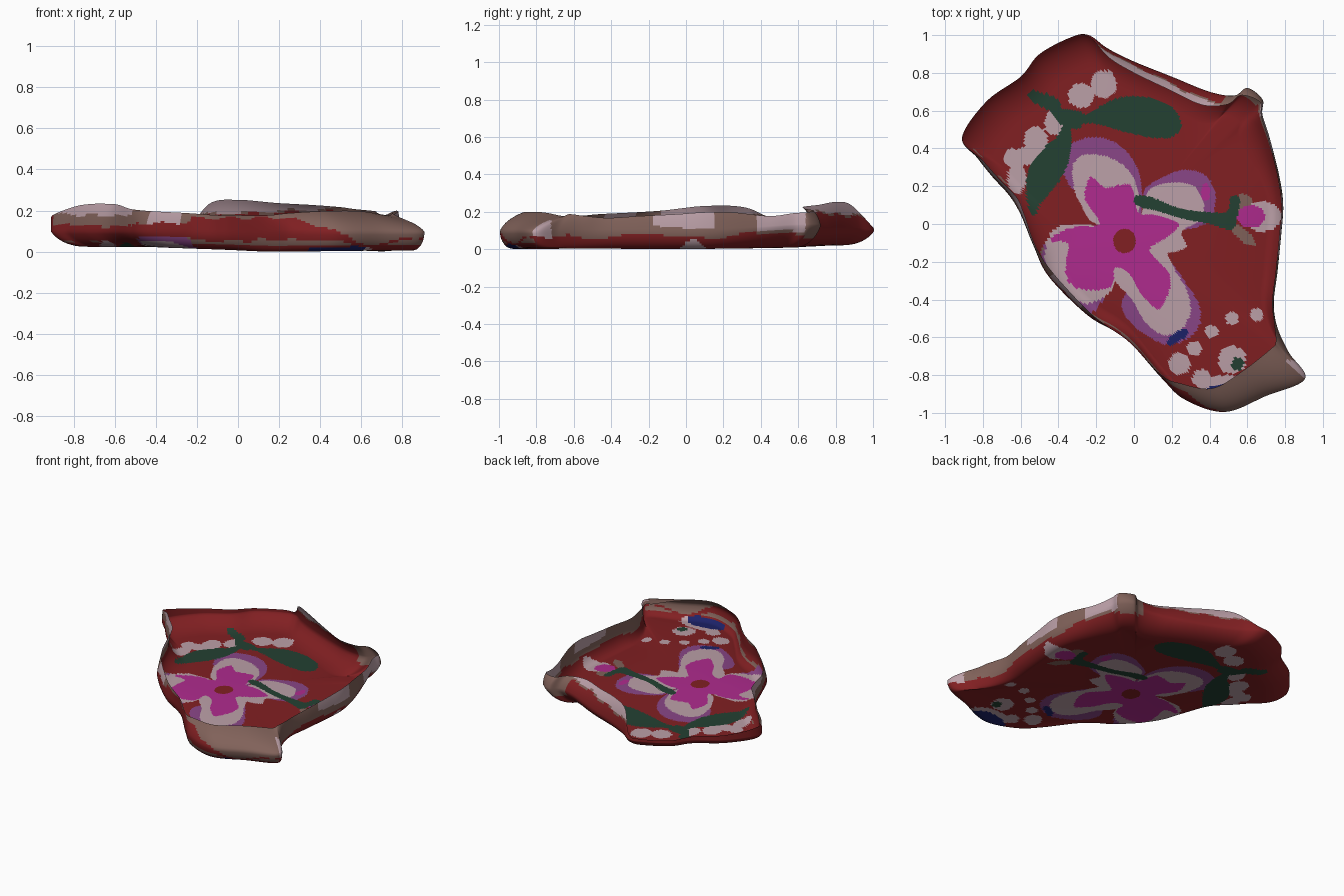
import bpy, bmesh, math
from mathutils import Vector

if "Cube" in bpy.data.objects:
    bpy.data.objects.remove(bpy.data.objects["Cube"])

COLOURS = {
    "red": (0.22, 0.014, 0.016), "pale_pink": (0.50, 0.35, 0.39),
    "magenta": (0.43, 0.024, 0.27), "purple": (0.25, 0.06, 0.24),
    "green": (0.017, 0.052, 0.032), "blue": (0.012, 0.016, 0.14),
    "brown": (0.22, 0.122, 0.102)}
NAMES = list(COLOURS)

# Outline: x, y of the widest edge, how far the rim curls inward, rim height
OUTLINE = [
    (.905, -.82, .24, .19), (.82, -.68, .09, .20), (.76, -.55, .02, .19), (.74, -.42, .01, .18),
    (.76, -.25, .01, .19), (.78, -.05, .01, .20), (.79, .10, .01, .21), (.77, .25, .01, .21),
    (.72, .45, .01, .19), (.68, .58, .01, .205), (.68, .66, .02, .21), (.60, .72, .05, .22),
    (.53, .68, .06, .23), (.40, .70, .08, .24), (.20, .78, .07, .25), (.00, .86, .06, .265),
    (-.14, .93, .05, .25), (-.24, 1.0, .01, .14), (-.33, .99, .00, .13), (-.50, .90, .00, .13),
    (-.60, .78, .00, .14), (-.78, .65, .00, .15), (-.91, .46, .00, .18), (-.83, .35, .03, .23),
    (-.75, .25, .04, .245), (-.66, .15, .04, .245), (-.60, .05, .02, .24), (-.53, -.12, .01, .22),
    (-.45, -.28, .03, .21), (-.25, -.48, .02, .20), (-.10, -.57, .00, .19), (.00, -.65, .00, .19),
    (.15, -.82, .02, .19), (.27, -.93, .09, .20), (.48, -.995, .14, .21), (.70, -.91, .18, .21)]


def smooth_loop(pts, sub):
    """Closed Catmull-Rom curve through the points."""
    out, n = [], len(pts)
    for i in range(n):
        a, b, c, d = (Vector(pts[(i + k) % n]) for k in (-1, 0, 1, 2))
        for s in range(sub):
            t = s / sub
            out.append(b + 0.5 * t * (c - a + t * (2*a - 5*b + 4*c - d + t * (3*(b - c) + d - a))))
    return out


# Painted pattern: later shapes cover earlier ones
shapes = []


def patch(colour, pts):
    loop = [tuple(p) for p in smooth_loop(pts, 3)]
    xs, ys = [p[0] for p in loop], [p[1] for p in loop]
    shapes.append((colour, loop, min(xs), max(xs), min(ys), max(ys)))


def oval(colour, x, y, a, b=None, turn=0):
    b, c, s = b or a, math.cos(math.radians(turn)), math.sin(math.radians(turn))
    ring = [(a * math.cos(i * math.pi / 5), b * math.sin(i * math.pi / 5)) for i in range(10)]
    patch(colour, [(x + u*c - v*s, y + u*s + v*c) for u, v in ring])


def inside(loop, x, y):
    hit = False
    for (x1, y1), (x2, y2) in zip(loop, loop[1:] + loop[:1]):
        if (y1 > y) != (y2 > y) and x < x1 + (y - y1) * (x2 - x1) / (y2 - y1):
            hit = not hit
    return hit


def pattern(x, y):
    for colour, loop, x0, x1, y0, y1 in reversed(shapes):
        if x0 <= x <= x1 and y0 <= y <= y1 and inside(loop, x, y):
            return colour


# purple petal borders
patch("purple", [(-.34, .2), (-.36, .38), (-.3, .44), (-.2, .46), (-.08, .42), (.0, .33), (.04, .2), (0, 0)])
patch("purple", [(.05, .16), (.14, .24), (.25, .285), (.36, .27), (.42, .2), (.43, .1), (.38, .0), (.2, -.02)])
patch("purple", [(.12, -.15), (.28, -.32), (.35, -.45), (.33, -.57), (.2, -.64), (.08, -.6), (-.02, -.52), (-.06, -.4)])
patch("purple", [(-.44, -.1), (-.48, -.22), (-.38, -.42), (-.28, -.48), (-.2, -.45), (-.15, -.3)])
# pale petals
patch("pale_pink", [(-.32, .2), (-.32, .32), (-.24, .37), (-.1, .34), (0, .24), (.02, .05), (-.2, 0), (-.28, .1)])
patch("pale_pink", [(-.34, 0), (-.45, -.06), (-.47, -.2), (-.42, -.28), (-.34, -.38), (-.25, -.42), (-.15, -.38),
                    (-.1, -.3), (-.1, -.05)])
patch("pale_pink", [(.05, -.1), (.15, -.12), (.22, -.25), (.28, -.35), (.3, -.45), (.26, -.55), (.16, -.59),
                    (.06, -.52), (-.01, -.4), (-.1, -.3), (-.1, -.2)])
patch("pale_pink", [(.04, .05), (.08, .18), (.2, .22), (.32, .2), (.37, .1), (.35, .02), (.25, -.04), (.28, -.12),
                    (.2, -.15), (.12, -.15), (0, -.1)])
oval("magenta", .38, .17, .025, .05)
# magenta flower and its centre
patch("magenta", [(-.23, .25), (-.15, .19), (-.02, .21), (.02, .06), (.1, .05), (.24, 0), (.16, -.08), (.08, -.14),
                  (.19, -.27), (.17, -.4), (.12, -.45), (.03, -.36), (-.02, -.27), (-.1, -.23), (-.12, -.33),
                  (-.26, -.35), (-.35, -.3), (-.36, -.2), (-.35, -.1), (-.45, -.09), (-.34, -.02), (-.18, 0),
                  (-.26, .13)])
oval("red", -.05, -.09, .06, .065)
# blossoms beside the leaves
for x, y, a, b in ((-.28, .68, .07, .065), (-.16, .74, .07, .075), (-.42, .54, .055, .07), (-.52, .44, .065, .08),
                   (-.57, .36, .06, .05), (-.64, .35, .05, .05), (-.62, .24, .05, .08)):
    oval("pale_pink", x, y, a, b)
# leaves and stems
patch("green", [(-.35, .54), (-.22, .6), (-.08, .67), (.08, .67), (.2, .62), (.25, .53), (.2, .46), (.08, .46),
                (-.06, .49), (-.2, .53), (-.32, .53)])
patch("green", [(-.55, .7), (-.5, .7), (-.4, .66), (-.38, .61), (-.28, .59), (-.28, .51), (-.38, .52), (-.45, .6),
                (-.55, .65)])
patch("green", [(-.36, .56), (-.33, .48), (-.34, .35), (-.4, .22), (-.5, .1), (-.53, .04), (-.57, .14),
                (-.56, .28), (-.48, .4), (-.4, .47)])
# bud on its stem
oval("brown", .58, .1, .05, .06)
oval("brown", .58, -.06, .08, .03, -40)
oval("pale_pink", .68, .04, .1, .08)
oval("magenta", .62, .04, .075, .06)
patch("green", [(.01, .15), (.1, .14), (.25, .08), (.45, .06), (.5, .08), (.51, .14), (.56, .14), (.55, .05),
                (.52, -.03), (.4, 0), (.25, .03), (.12, .07), (.01, .1)])
# dots and blue marks near the front
for x, y, r in ((.65, -.48, .035), (.52, -.5, .035), (.41, -.57, .035), (.32, -.66, .04), (.24, -.74, .058),
                (.36, -.82, .05), (.52, -.72, .075)):
    oval("pale_pink", x, y, r)
oval("pale_pink", .5, -.87, .15, .07)
oval("green", .55, -.74, .035)
oval("blue", .48, -.905, .14, .06, 5)
oval("blue", .23, -.6, .068, .025, 35)


def wall_colour(x, y, z):
    """Red sides, brown band towards the rim, pale worn patches, wavy borders."""
    a = math.degrees(math.atan2(y, x)) % 360
    z += .014 * math.sin(9 * x + 11 * y) + .007 * math.sin(23 * x - 19 * y)
    if a > 318 or a < 44:
        if (-.85 < y < -.72 and z > .07) or (-.17 < y < .15 and z > .13) or (.38 < y < .64 and z > .1):
            return "pale_pink"
        return "brown" if z > .085 else "red"
    if a < 54:
        return "brown" if z > .08 else "red"
    if a < 103:
        return "pale_pink" if z > .205 else "brown" if z > .195 else "red"
    if a < 155:
        return "red"
    if a < 195:
        return "pale_pink" if z > .2 else "brown" if z > .15 or z < .065 else "red"
    if a < 245:
        return "pale_pink" if z > .14 and 212 < a < 238 else "brown" if z > .14 or z < .07 else "red"
    # the red front patch tapers off towards the right corner
    return "brown" if z > .165 - .1 * min(1, max(0, (a - 286) / 16)) or z < .055 else "red"


# Shell: rings from the centre to the floor edge, up the side and over the rim
FLOOR, SIDE, LIP = 80, 10, 10
columns = smooth_loop(OUTLINE, 11)
bm = bmesh.new()


def floor_z(p, f):
    """Nearly flat floor, dipping slightly around the right and front edge."""
    dip = min(1, max(0, .5 + p.x - .5 * p.y))
    return .036 + .004 * math.sin(4 * p.y + 2) * math.cos(3 * p.x) - .02 * dip * f ** 5


grid = []
for x, y, curl, top in columns:
    out = Vector((x, y, 0))
    R = out.length
    d = out / R
    # the back left side slopes gently, the others stand steeper
    slope = max(0, d.dot(Vector((-.7, .7, 0))))
    corner = max(0, d.dot(Vector((.7, .71, 0)))) ** 14
    w = .075 + .115 * slope + .1 * corner
    slope = max(slope, corner)
    curl = max(curl, 0)
    mid = .11 + .03 * corner
    col = []
    for k in range(1, FLOOR + 1):
        p = d * (R - w) * k / FLOOR
        col.append(Vector((p.x, p.y, floor_z(p, k / FLOOR))))
    zf = col[-1].z
    for k in range(1, SIDE + 1):
        t = k / SIDE * math.pi / 2
        p = d * (R - w + w * (math.sin(t) * (1 - .5 * slope) + k / SIDE * .5 * slope))
        col.append(Vector((p.x, p.y, zf + (mid - zf) * (1 - math.cos(t)))))
    for k in range(1, LIP + 1):
        t = k / LIP
        p = d * (R - curl * (.4 * t + .6 * t * t))
        z = mid * (1 - t) ** 2 + 2 * t * (1 - t) * (mid + .6 * (top - mid)) + top * t * t
        col.append(Vector((p.x, p.y, z)))
    grid.append([bm.verts.new(p) for p in col])

centre = bm.verts.new((0, 0, floor_z(Vector((0, 0, 0)), 0)))
n = len(grid)
for i in range(n):
    a, b = grid[i], grid[(i + 1) % n]
    faces = [(bm.faces.new((centre, a[0], b[0])), 0)]
    faces += [(bm.faces.new((a[k], a[k + 1], b[k + 1], b[k])), k + 1) for k in range(len(a) - 1)]
    for f, ring in faces:
        c = f.calc_center_median()
        colour = pattern(c.x, c.y) if ring < FLOOR + SIDE - 2 else None
        if not colour:
            colour = "red" if ring < FLOOR + 5 else wall_colour(c.x, c.y, c.z)
        f.material_index = NAMES.index(colour)
        f.smooth = True

# rest the lowest point on the ground
low = min(v.co.z for v in bm.verts)
bmesh.ops.translate(bm, verts=bm.verts, vec=(0, 0, -min(low, .008)))
bmesh.ops.translate(bm, verts=bm.verts, vec=(0, 0, -min(v.co.z for v in bm.verts)))
mesh = bpy.data.meshes.new("painted_shard")
bm.to_mesh(mesh)
bm.free()
for name, rgb in COLOURS.items():
    m = bpy.data.materials.new(name)
    m.diffuse_color = (*rgb, 1)
    m.use_nodes = True
    m.node_tree.nodes["Principled BSDF"].inputs["Base Color"].default_value = m.diffuse_color
    mesh.materials.append(m)
bpy.context.collection.objects.link(bpy.data.objects.new("painted_shard", mesh))
